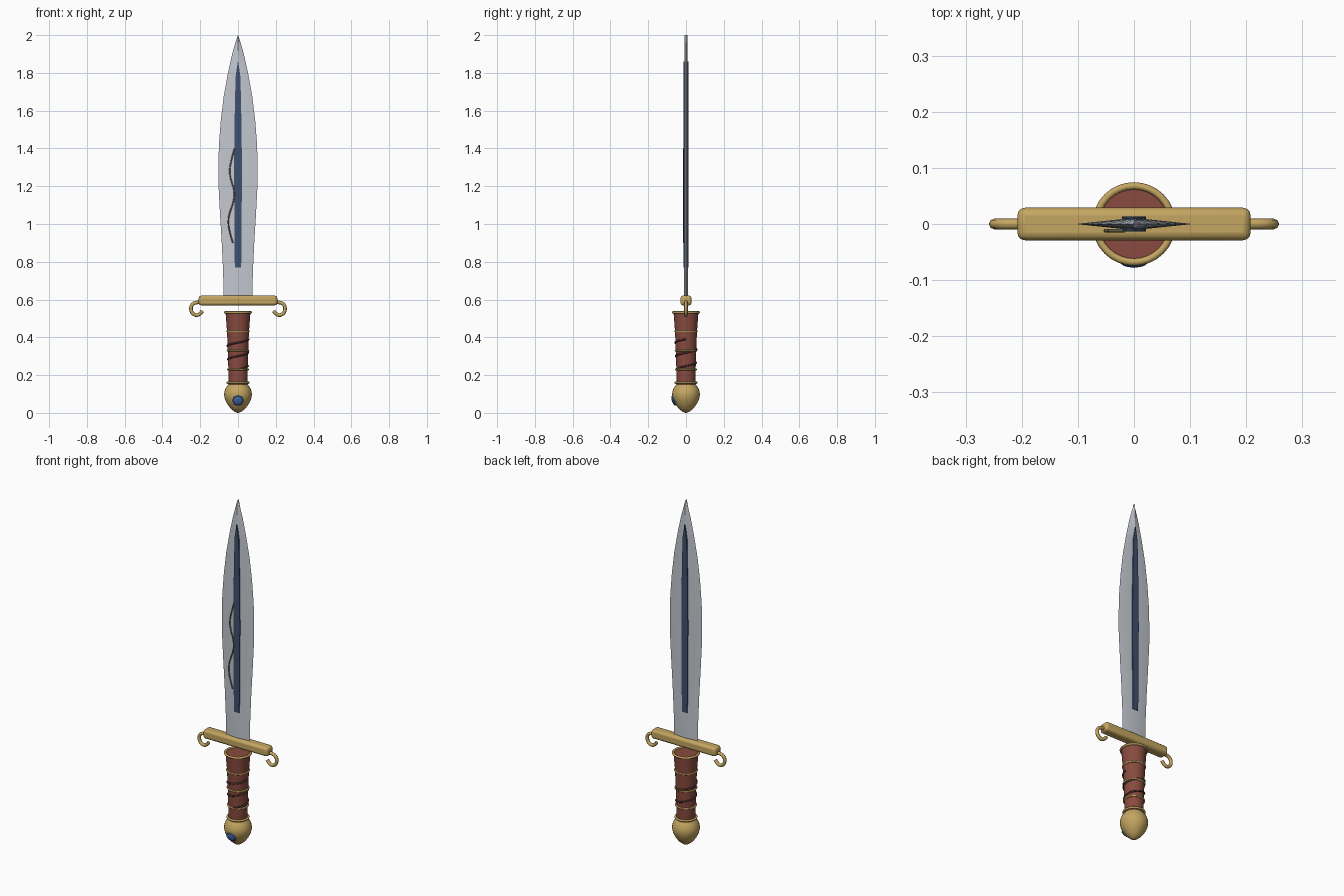
import bpy, bmesh, math
from mathutils import Vector

if "Cube" in bpy.data.objects:
    bpy.data.objects.remove(bpy.data.objects["Cube"])


def material(name, rgb):
    m = bpy.data.materials.new(name)
    m.diffuse_color = (*rgb, 1)
    m.use_nodes = True
    m.node_tree.nodes["Principled BSDF"].inputs["Base Color"].default_value = m.diffuse_color
    return m


STEEL = material("steel", (0.55, 0.58, 0.63))
GOLD = material("gold", (0.55, 0.38, 0.12))
LEATHER = material("leather", (0.25, 0.07, 0.05))
CORD = material("dark_cord", (0.07, 0.03, 0.025))
NAVY = material("navy", (0.05, 0.08, 0.16))
BLUE = material("blue_gem", (0.05, 0.15, 0.42))
BRONZE = material("dark_bronze", (0.2, 0.17, 0.1))


def finish(ob, mat, smooth=None):
    ob.data.materials.append(mat)
    if smooth:
        bpy.ops.object.select_all(action='DESELECT')
        ob.select_set(True)
        bpy.context.view_layer.objects.active = ob
        bpy.ops.object.shade_smooth_by_angle(angle=math.radians(smooth))
    return ob


def loft(name, rings, mat, smooth=None):
    """Skin a stack of equal-length point rings and cap both ends."""
    bm = bmesh.new()
    rows = [[bm.verts.new(p) for p in r] for r in rings]
    n = len(rows[0])
    for a, b in zip(rows, rows[1:]):
        for i in range(n):
            j = (i + 1) % n
            bm.faces.new((a[i], a[j], b[j], b[i]))
    bm.faces.new(rows[0][::-1])
    bm.faces.new(rows[-1])
    bmesh.ops.recalc_face_normals(bm, faces=bm.faces)
    me = bpy.data.meshes.new(name)
    bm.to_mesh(me)
    bm.free()
    ob = bpy.data.objects.new(name, me)
    bpy.context.collection.objects.link(ob)
    return finish(ob, mat, smooth)


def lathe(name, profile, mat, n=32):
    turn = [2 * math.pi * i / n for i in range(n)]
    return loft(name, [[(r * math.cos(t), r * math.sin(t), z) for t in turn]
                       for r, z in profile], mat, 40)


def tube(name, pts, radius, mat, kind='NURBS'):
    cu = bpy.data.curves.new(name, 'CURVE')
    cu.dimensions = '3D'
    cu.bevel_depth, cu.bevel_resolution, cu.use_fill_caps = radius, 2, True
    s = cu.splines.new(kind)
    s.points.add(len(pts) - 1)
    for p, co in zip(s.points, pts):
        p.co = (*co, 1)
    if kind == 'NURBS':
        s.order_u, s.use_endpoint_u, s.resolution_u = 3, True, 5
    ob = bpy.data.objects.new(name, cu)
    bpy.context.collection.objects.link(ob)
    cu.materials.append(mat)
    return ob


# Blade: diamond sections, leaf-shaped outline (z, half width, half thickness)
blade = [(0.59, 0.075, 0.010), (0.75, 0.079, 0.011), (0.90, 0.086, 0.011),
         (1.05, 0.095, 0.011), (1.20, 0.103, 0.011), (1.30, 0.104, 0.011),
         (1.42, 0.101, 0.011), (1.55, 0.091, 0.010), (1.68, 0.075, 0.010),
         (1.80, 0.053, 0.009), (1.90, 0.031, 0.009), (1.96, 0.014, 0.008),
         (2.00, 0.001, 0.007)]
loft("blade", [[(-w, 0, z), (0, -t, z), (w, 0, z), (0, t, z)]
               for z, w, t in blade], STEEL, 20)

# Dark central inlay on both faces
inlay = [(0.77, 0.017), (1.0, 0.019), (1.27, 0.021), (1.5, 0.019),
         (1.78, 0.013), (1.86, 0.001)]
for side, label in ((-1, "front"), (1, "back")):
    loft(label + "_inlay", [[(-w, side * 0.006, z), (w, side * 0.006, z),
                             (w, side * 0.0135, z), (-w, side * 0.0135, z)]
                            for z, w in inlay], NAVY)

# Engraved wavy vine on the front face
vine = [(-0.027, 0.90), (-0.05, 0.97), (-0.052, 1.04), (-0.025, 1.11),
        (-0.016, 1.17), (-0.04, 1.24), (-0.048, 1.30), (-0.018, 1.40)]
tube("vine", [(x, -0.012, z) for x, z in vine], 0.0035, BRONZE)

# Guard bar with rounded edges
bpy.ops.mesh.primitive_cube_add(size=1, location=(0, 0, 0.595))
guard = bpy.context.object
guard.name = "guard"
guard.scale = (0.416, 0.058, 0.052)
bpy.ops.object.transform_apply(location=False, rotation=False, scale=True)
bev = guard.modifiers.new("bevel", 'BEVEL')
bev.width, bev.segments = 0.014, 3
finish(guard, GOLD, 40)

# Curled hooks at the guard ends
hook = [(0.19, 0.585), (0.225, 0.587), (0.25, 0.568), (0.248, 0.532),
        (0.222, 0.514), (0.20, 0.524), (0.188, 0.54)]
for s, label in ((-1, "left"), (1, "right")):
    tube(label + "_hook", [(s * x, 0, z) for x, z in hook], 0.0095, GOLD)

# Grip, tapering towards the pommel
grip = [(0.049, 0.145), (0.050, 0.20), (0.052, 0.26), (0.054, 0.33),
        (0.058, 0.43), (0.066, 0.532)]
lathe("grip", grip, LEATHER)


def grip_radius(z):
    for (r0, z0), (r1, z1) in zip(grip, grip[1:]):
        if z <= z1:
            return r0 + (r1 - r0) * (z - z0) / (z1 - z0)
    return grip[-1][0]


# Gold rings around the grip
for i, (z, r, m) in enumerate([(0.16, 0.055, 0.006), (0.23, 0.053, 0.005),
                               (0.33, 0.055, 0.005), (0.432, 0.058, 0.005),
                               (0.532, 0.068, 0.0065)]):
    bpy.ops.mesh.primitive_torus_add(major_radius=r, minor_radius=m,
                                     major_segments=32, minor_segments=8,
                                     location=(0, 0, z))
    ring = bpy.context.object
    ring.name = f"grip_ring_{i + 1}"
    finish(ring, GOLD, 60)

# Spiral cord around the grip
cord = []
for i in range(61):
    f = i / 60
    z = 0.23 + 0.16 * f
    a = 2 * math.pi * 2.25 * f - math.pi / 2
    r = grip_radius(z) + 0.001
    cord.append((r * math.cos(a), r * math.sin(a), z))
tube("grip_cord", cord, 0.005, CORD, 'POLY')

# Pommel
lathe("pommel", [(0.004, 0.0), (0.02, 0.007), (0.04, 0.024), (0.057, 0.047),
                 (0.069, 0.072), (0.074, 0.095), (0.072, 0.113),
                 (0.065, 0.132), (0.052, 0.150)], GOLD)

# Faceted gem set in the front of the pommel
bpy.ops.mesh.primitive_uv_sphere_add(segments=8, ring_count=6, radius=0.03,
                                     location=(0, -0.062, 0.066),
                                     rotation=(math.radians(110), 0, 0))
gem = bpy.context.object
gem.name = "pommel_gem"
gem.scale = (1, 1, 0.45)
finish(gem, BLUE)
